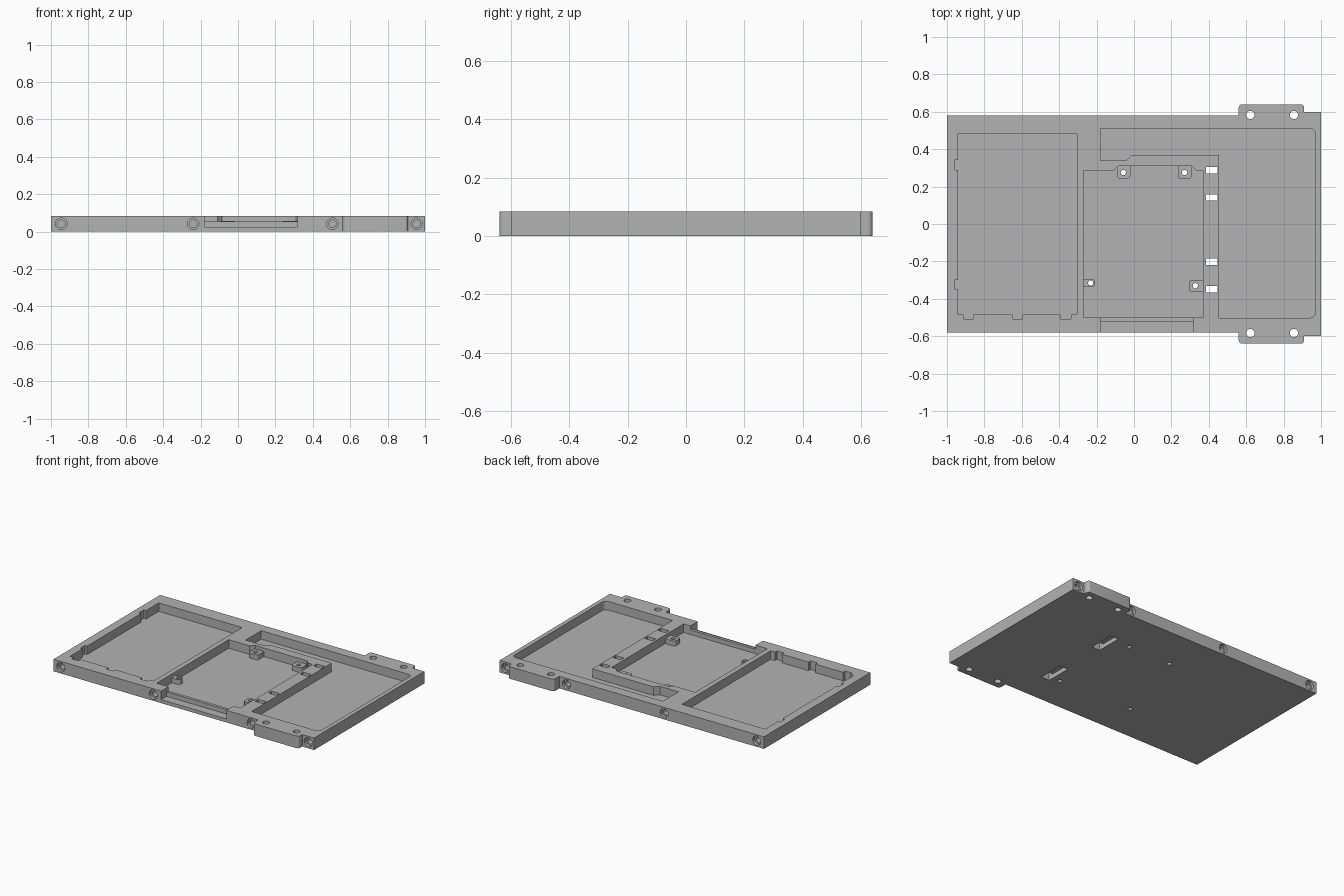
import bpy, bmesh, math
from mathutils import Matrix, Vector

if "Cube" in bpy.data.objects:
    bpy.data.objects.remove(bpy.data.objects["Cube"])

H, FLOOR, BOSS = 0.083, 0.024, 0.058

grey = bpy.data.materials.new("plain grey")
grey.use_nodes = True
grey.diffuse_color = (0.45, 0.45, 0.45, 1)
grey.node_tree.nodes["Principled BSDF"].inputs["Base Color"].default_value = grey.diffuse_color


def make(name, bm):
    bmesh.ops.recalc_face_normals(bm, faces=bm.faces)
    mesh = bpy.data.meshes.new(name)
    bm.to_mesh(mesh)
    bm.free()
    mesh.materials.append(grey)
    ob = bpy.data.objects.new(name, mesh)
    bpy.context.scene.collection.objects.link(ob)
    return ob


def prism(name, pts, z0, z1, rounds=()):
    """Extruded outline; rounds lists (corner index, radius)."""
    radii, out = dict(rounds), []
    for i, p in enumerate(pts):
        p = Vector(p)
        if i not in radii:
            out.append(p)
            continue
        a = (Vector(pts[i - 1]) - p).normalized() * radii[i]
        b = (Vector(pts[(i + 1) % len(pts)]) - p).normalized() * radii[i]
        for k in range(6):
            t = k / 5 * math.pi / 2
            out.append(p + a * (1 - math.sin(t)) + b * (1 - math.cos(t)))
    bm = bmesh.new()
    face = bm.faces.new([bm.verts.new((p.x, p.y, z0)) for p in out])
    ext = bmesh.ops.extrude_face_region(bm, geom=[face])
    top = [v for v in ext["geom"] if isinstance(v, bmesh.types.BMVert)]
    bmesh.ops.translate(bm, verts=top, vec=(0, 0, z1 - z0))
    return make(name, bm)


def box(name, x0, x1, y0, y1, z0, z1, rounds=()):
    return prism(name, [(x0, y0), (x1, y0), (x1, y1), (x0, y1)], z0, z1, rounds)


def cylinder(name, loc, r, depth, along_y=False):
    bm = bmesh.new()
    m = Matrix.Translation(loc)
    if along_y:
        m = m @ Matrix.Rotation(math.pi / 2, 4, "X")
    bmesh.ops.create_cone(bm, cap_ends=True, segments=24, radius1=r, radius2=r, depth=depth, matrix=m)
    return make(name, bm)


def combine(target, tool, op="DIFFERENCE"):
    mod = target.modifiers.new("combine", "BOOLEAN")
    mod.operation, mod.solver, mod.object = op, "EXACT", tool
    dg = bpy.context.evaluated_depsgraph_get()
    dg.update()
    mesh = bpy.data.meshes.new_from_object(target.evaluated_get(dg))
    target.modifiers.clear()
    target.data = mesh
    bpy.data.objects.remove(tool)


# Body outline with mounting ears along the +x end
half = [(-1, -.58), (.56, -.58), (.56, -.64), (.91, -.64), (.91, -.6), (1, -.6)]
outline = half + [(x, -y) for x, y in reversed(half)]
tray = prism("tray_body", outline, 0, H, [(i, .018) for i in (2, 3, 8, 9)])

# Left bay with edge notches
combine(tray, box("left_bay", -.94, -.305, -.485, .48, FLOOR, .2))
for y in (-.325, .315):
    combine(tray, box("side_notch", -.957, -.9, y - .026, y + .026, FLOOR, .2))
for x in (-.885, -.622, -.365):
    combine(tray, box("front_notch", x - .027, x + .027, -.508, -.45, FLOOR, .2))

# L-shaped bay
bay = [(-.18, .34), (-.04, .34), (-.01, .37), (.455, .37), (.455, -.502),
       (.97, -.502), (.97, .51), (-.18, .51)]
combine(tray, prism("right_bay", bay, FLOOR, .2, [(5, .03), (6, .03)]))

# Centre bay
bay = [(-.27, -.5), (.368, -.5), (.368, .285), (.335, .285), (.31, .31),
       (-.085, .31), (-.11, .285), (-.27, .285)]
combine(tray, prism("centre_bay", bay, FLOOR, .2))

# Stepped opening in the front wall
combine(tray, box("opening_upper", -.18, .317, -.7, -.45, .055, .2))
combine(tray, box("opening_ledge", -.18, .317, -.7, -.52, FLOOR, .2))

# Screw bosses in the centre bay, each with a through hole
for x0, x1, y0, y1, hx, hy, corners in (
        (-.09, -.02, .243, .32, -.057, .275, (0, 1)),
        (.235, .31, .243, .32, .27, .275, (0, 1)),
        (-.28, -.21, -.337, -.293, -.232, -.315, (1, 2)),
        (.295, .38, -.363, -.3, .328, -.33, (0, 3))):
    boss = box("boss", x0, x1, y0, y1, FLOOR - .01, BOSS, [(c, .014) for c in corners])
    combine(tray, boss, "UNION")
    combine(tray, cylinder("boss_hole", (hx, hy, .04), .014, .2))

# Strap slots: paired openings joined by a recess underneath
for y0, y1 in ((.125, .305), (-.365, -.185)):
    combine(tray, box("strap_recess", .385, .447, y0, y1, -.1, .03))
    for y in (y0, y1 - .034):
        combine(tray, box("strap_slot", .385, .447, y, y + .034, -.1, .2))

# Ear holes and counterbored holes in the long edges
for s in (-1, 1):
    for x in (.622, .855):
        combine(tray, cylinder("ear_hole", (x, s * .583, .04), .022, .3))
    for x in (-.945, -.24, .505, .955):
        edge = s * (.6 if x > .9 else .58)
        combine(tray, cylinder("counterbore", (x, edge, .042), .031, .04, True))
        combine(tray, cylinder("edge_hole", (x, edge, .042), .02, .12, True))

# Smooth the curved walls, keep hard edges
bpy.ops.object.select_all(action="DESELECT")
tray.select_set(True)
bpy.context.view_layer.objects.active = tray
bpy.ops.object.shade_smooth_by_angle(angle=math.radians(30))
